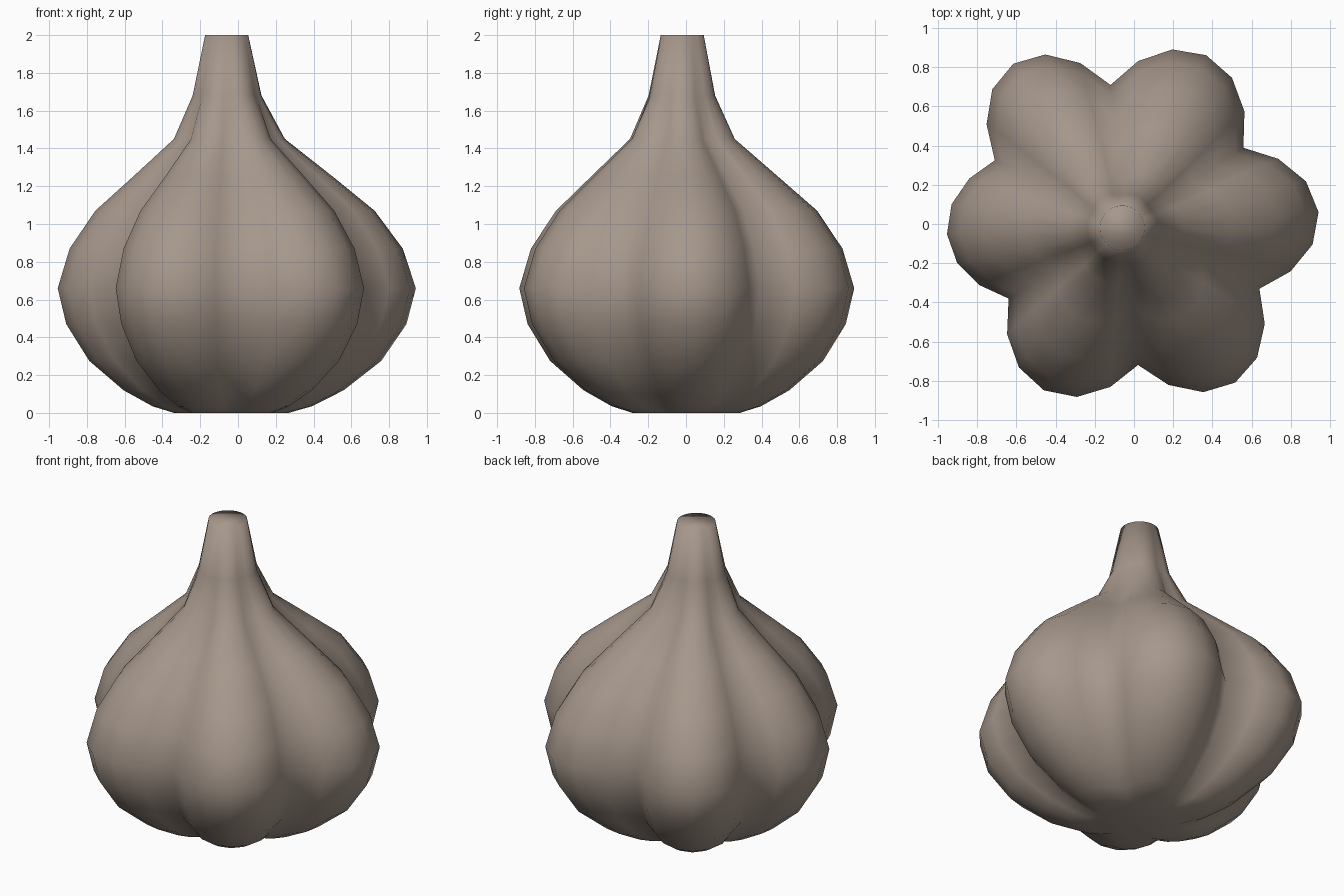
import bpy, bmesh, math

if "Cube" in bpy.data.objects:
    bpy.data.objects.remove(bpy.data.objects["Cube"])

# (angle in degrees, radius) of each groove between cloves, and the bulge of the clove after it
GROOVES = [(-25.6, .765, .25), (32.6, .722, .24), (95.6, .713, .27),
           (153.8, .736, .187), (212.8, .702, .23), (275.6, .723, .244)]
# (height, scale, clove depth, centre x, centre y) for each ring of the bulb
RINGS = [(0, .32, 1, -.05, 0), (.035, .445, 1, -.05, 0), (.12, .615, 1, -.05, 0),
         (.275, .815, 1, -.05, 0), (.47, .95, 1, -.05, 0), (.66, 1, 1, -.05, 0),
         (.87, .93, 1, -.05, 0), (1.07, .78, 1, -.05, 0), (1.25, .56, .95, -.05, -.01),
         (1.45, .315, .7, -.055, -.02), (1.68, .2, .25, -.06, -.022), (2, .127, 0, -.06, -.02)]
STEPS = 6

# Clove outline as polar points
outline = []
for i, (a0, r0, bulge) in enumerate(GROOVES):
    a1, r1, _ = GROOVES[(i + 1) % 6]
    if a1 < a0:
        a1 += 360
    if i == 5:
        a1 = GROOVES[0][0] + 360
    for k in range(STEPS):
        t = k / STEPS
        outline.append((math.radians(a0 + (a1 - a0) * t),
                        r0 + (r1 - r0) * t + bulge * math.sin(math.pi * t)))

# Bulb: stacked rings that fade from cloves to a round neck
bm = bmesh.new()
rings = []
for z, s, depth, cx, cy in RINGS:
    ring = []
    for a, r in outline:
        rad = s * (depth * r + (1 - depth) * .9)
        ring.append(bm.verts.new((cx + rad * math.cos(a), cy + rad * math.sin(a), z)))
    rings.append(ring)
n = len(outline)
for low, high in zip(rings, rings[1:]):
    for j in range(n):
        k = (j + 1) % n
        bm.faces.new((low[j], low[k], high[k], high[j]))
bm.faces.new(rings[-1])
bm.faces.new(rings[0][::-1])
for f in bm.faces:
    f.smooth = True
mesh = bpy.data.meshes.new("garlic_bulb")
bm.to_mesh(mesh)
bm.free()

skin = bpy.data.materials.new("dusty beige skin")
skin.diffuse_color = (.38, .31, .26, 1)
skin.use_nodes = True
skin.node_tree.nodes["Principled BSDF"].inputs["Base Color"].default_value = skin.diffuse_color
mesh.materials.append(skin)
bulb = bpy.data.objects.new("garlic_bulb", mesh)
bpy.context.collection.objects.link(bulb)
